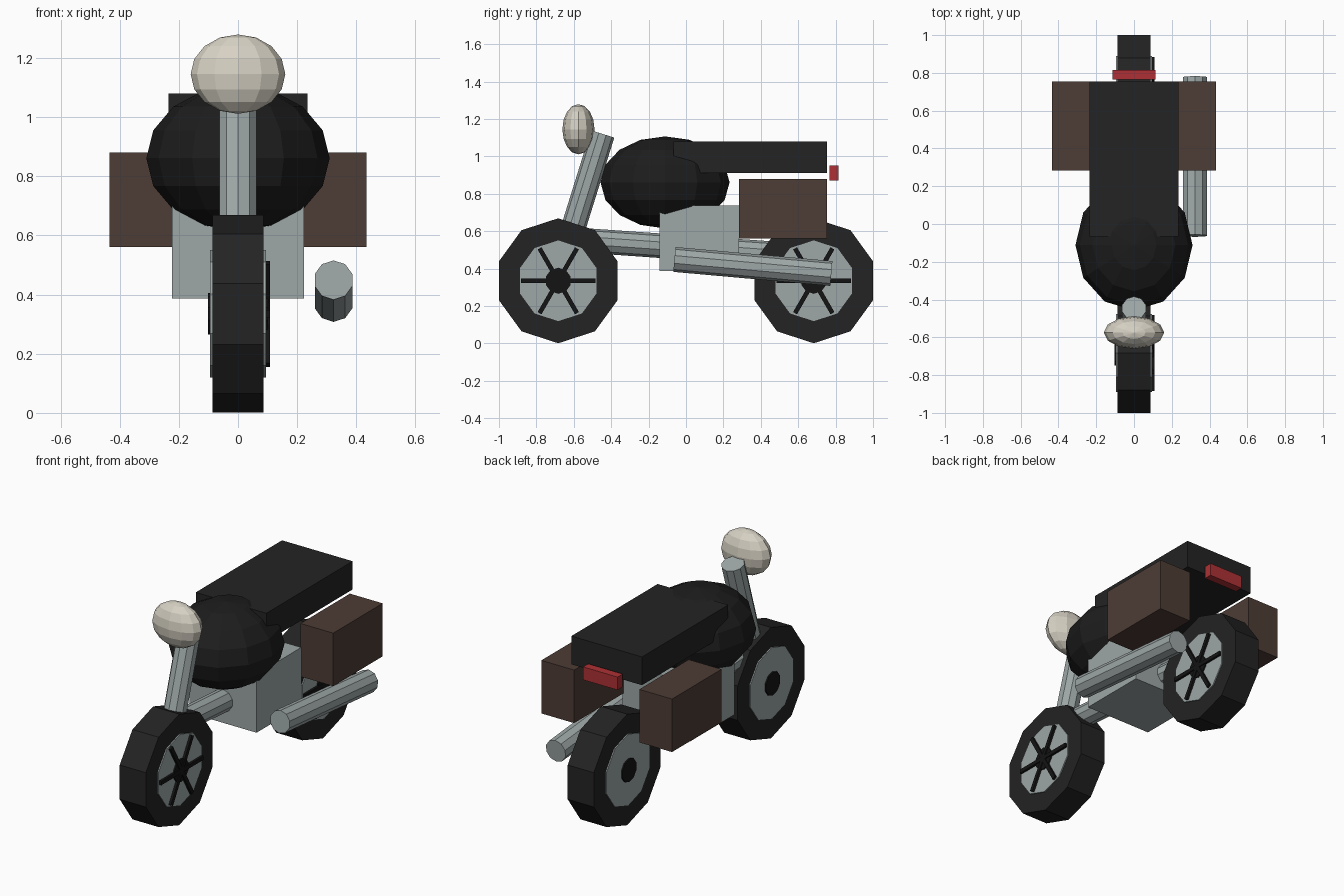
import bpy
import math
from mathutils import Vector, Matrix

if "Cube" in bpy.data.objects:
    bpy.data.objects.remove(bpy.data.objects["Cube"])


def material(name, rgb):
    m = bpy.data.materials.new(name)
    m.diffuse_color = (*rgb, 1)
    m.use_nodes = True
    m.node_tree.nodes["Principled BSDF"].inputs["Base Color"].default_value = m.diffuse_color
    return m


RUBBER = material("charcoal", (0.017, 0.017, 0.017))
BLACK = material("gloss black", (0.012, 0.012, 0.012))
DARK = material("deep black", (0.007, 0.007, 0.007))
STEEL = material("steel grey", (0.34, 0.385, 0.385))
LEATHER = material("brown leather", (0.075, 0.045, 0.035))
RED = material("signal red", (0.42, 0.03, 0.035))
CREAM = material("lamp cream", (0.68, 0.64, 0.55))


def finish(name, mat):
    ob = bpy.context.object
    ob.name = name
    ob.data.name = name
    ob.data.materials.append(mat)
    return ob


def box(name, low, high, mat, rot_x=0):
    low, high = Vector(low), Vector(high)
    bpy.ops.mesh.primitive_cube_add(size=1, location=(low + high) / 2,
                                    rotation=(rot_x, 0, 0))
    ob = finish(name, mat)
    ob.scale = high - low
    return ob


def ball(name, centre, radii, mat):
    bpy.ops.mesh.primitive_uv_sphere_add(segments=12, ring_count=8, radius=1,
                                         location=centre)
    ob = finish(name, mat)
    ob.scale = radii
    return ob


def tube(name, x, start, end, radius, mat):
    """Ten-sided tube between two (y, z) points at a given x."""
    a, b = Vector((x, *start)), Vector((x, *end))
    d = b - a
    bpy.ops.mesh.primitive_cylinder_add(
        vertices=10, radius=radius, depth=d.length, location=(a + b) / 2,
        rotation=(math.atan2(-d.y, d.z), 0, 0))
    return finish(name, mat)


def disc(name, y, z, radius, half_width, mat):
    """Ten-sided disc on a sideways axle, with a corner at the top."""
    bpy.ops.mesh.primitive_cylinder_add(
        vertices=10, radius=radius, depth=2 * half_width, location=(0, y, z),
        rotation=(math.pi / 2, 0, math.pi / 2))
    return finish(name, mat)


# Wheels: tyre, rim plate, hub and three full-width spoke bars on one side
AXLE_Z = 0.335
for side, y in (("front", -0.683), ("rear", 0.683)):
    disc(side + "_tyre", y, AXLE_Z, 0.334, 0.087, RUBBER)
    disc(side + "_rim", y, AXLE_Z, 0.216, 0.094, STEEL)
    disc(side + "_hub", y, AXLE_Z, 0.07, 0.102, DARK)
    for i in range(3):
        box(f"{side}_spoke_{i + 1}", (0.086, y - 0.2, AXLE_Z - 0.012),
            (0.108, y + 0.2, AXLE_Z + 0.012), DARK, i * math.pi / 3)

# Fork, frame tube and exhaust
tube("fork", 0, (-0.683, 0.36), (-0.446, 1.12), 0.0655, STEEL)
tube("frame_tube", 0, (-0.63, 0.557), (0.62, 0.469), 0.0655, STEEL)
tube("exhaust", 0.323, (-0.062, 0.449), (0.777, 0.374), 0.0667, STEEL)

# Body
box("engine", (-0.223, -0.142, 0.387), (0.223, 0.283, 0.738), STEEL)
ball("tank", (0, -0.112, 0.861), (0.31, 0.345, 0.246), BLACK)
box("seat", (-0.235, -0.066, 0.91), (0.235, 0.754, 1.08), RUBBER)

# Headlight and tail light
ball("headlight", (0, -0.575, 1.145), (0.16, 0.086, 0.134), CREAM)
box("tail_light", (-0.115, 0.766, 0.872), (0.115, 0.815, 0.95), RED)

# Side bags
for name, s in (("right_bag", 1), ("left_bag", -1)):
    box(name, (s * 0.326 - 0.109, 0.284, 0.561),
        (s * 0.326 + 0.109, 0.754, 0.88), LEATHER)
